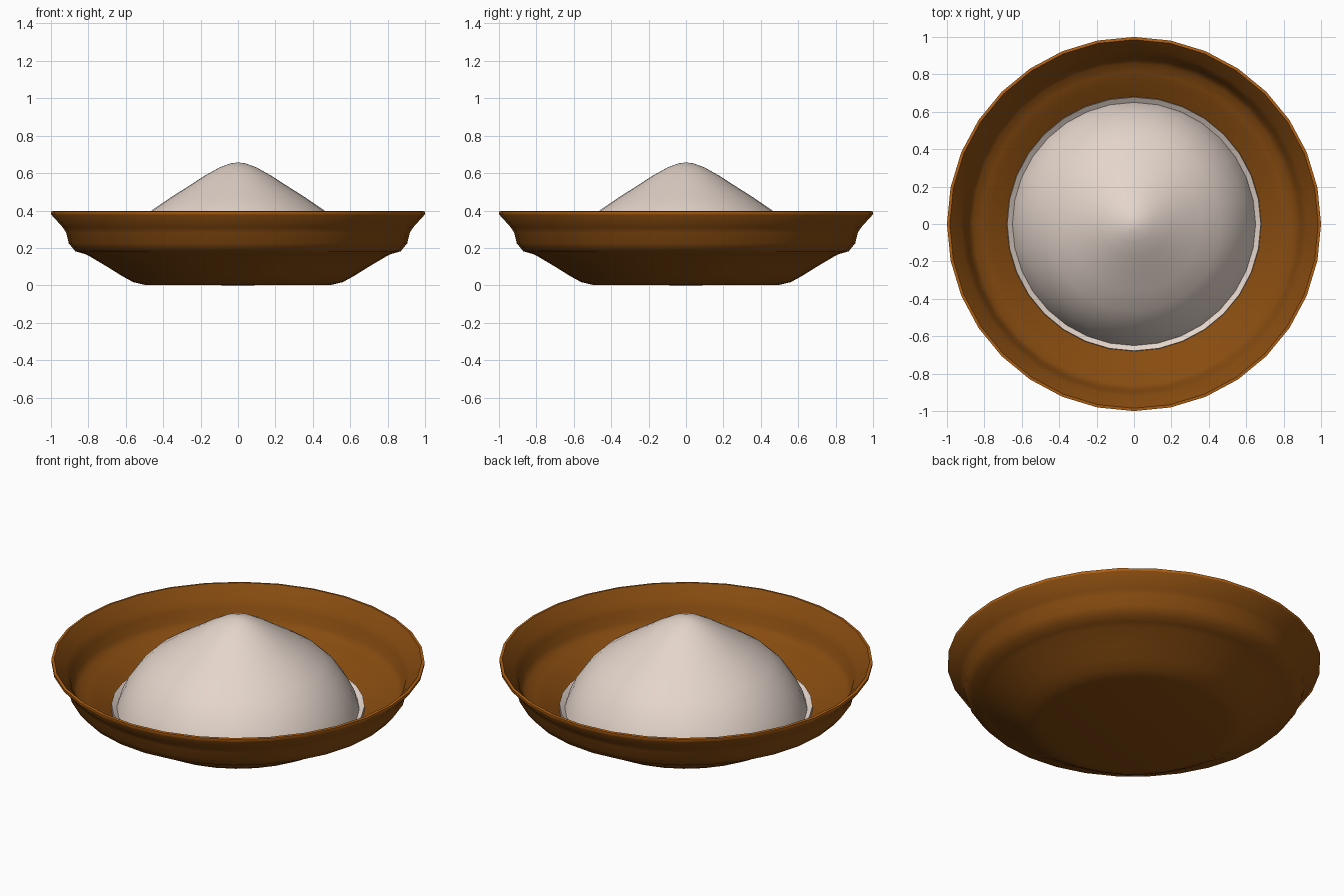
import bpy, bmesh, math

if "Cube" in bpy.data.objects:
    bpy.data.objects.remove(bpy.data.objects["Cube"])

SEGS = 32

def material(name, rgb):
    m = bpy.data.materials.new(name)
    m.diffuse_color = (*rgb, 1)
    m.use_nodes = True
    m.node_tree.nodes["Principled BSDF"].inputs["Base Color"].default_value = m.diffuse_color
    return m

def lathe(name, profile, mats):
    """Revolve an (r, z) profile about z; points at r = 0 become poles."""
    bm = bmesh.new()
    rings = []
    for r, z in profile:
        if r == 0:
            rings.append([bm.verts.new((0, 0, z))] * SEGS)
        else:
            rings.append([bm.verts.new((r * math.cos(2 * math.pi * i / SEGS),
                                        r * math.sin(2 * math.pi * i / SEGS), z))
                          for i in range(SEGS)])
    for a, b in zip(rings, rings[1:]):
        for i in range(SEGS):
            j = (i + 1) % SEGS
            bm.faces.new(list(dict.fromkeys((a[i], a[j], b[j], b[i]))))
    bmesh.ops.recalc_face_normals(bm, faces=bm.faces[:])
    me = bpy.data.meshes.new(name)
    bm.to_mesh(me)
    bm.free()
    ob = bpy.data.objects.new(name, me)
    bpy.context.collection.objects.link(ob)
    for m in mats:
        me.materials.append(m)
    bpy.ops.object.select_all(action='DESELECT')
    ob.select_set(True)
    bpy.context.view_layer.objects.active = ob
    bpy.ops.object.shade_smooth_by_angle(angle=math.radians(50))
    return ob

brown = material("brown glaze", (0.242, 0.071, 0.005))
amber = material("amber rim", (0.45, 0.12, 0.006))
cream = material("cream grain", (0.776, 0.665, 0.597))

# Bowl: outside from foot to rim, then inside back down to the floor
bowl = lathe("bowl", [
    (0, 0), (0.50, 0.003), (0.56, 0.017), (0.62, 0.05), (0.70, 0.10), (0.79, 0.153),
    (0.82, 0.168), (0.87, 0.182), (0.905, 0.225), (0.918, 0.28), (0.935, 0.308), (1.0, 0.38),
    (1.0, 0.395), (0.985, 0.397),
    (0.925, 0.33), (0.90, 0.29), (0.887, 0.235), (0.86, 0.202), (0.81, 0.186), (0.77, 0.165),
    (0.69, 0.12), (0.61, 0.07), (0.55, 0.035), (0.49, 0.022), (0, 0.02)], [brown, amber])
for p in bowl.data.polygons:
    if p.center.z > 0.375:
        p.material_index = 1

# Heaped mound with a thin lip that follows the bowl wall
lathe("mound", [
    (0, 0.657), (0.04, 0.652), (0.10, 0.630), (0.18, 0.585), (0.26, 0.533), (0.36, 0.470),
    (0.465, 0.398), (0.54, 0.325), (0.60, 0.238), (0.635, 0.165), (0.65, 0.115),
    (0.678, 0.135), (0.68, 0.115), (0.61, 0.072), (0, 0.03)], [cream])
